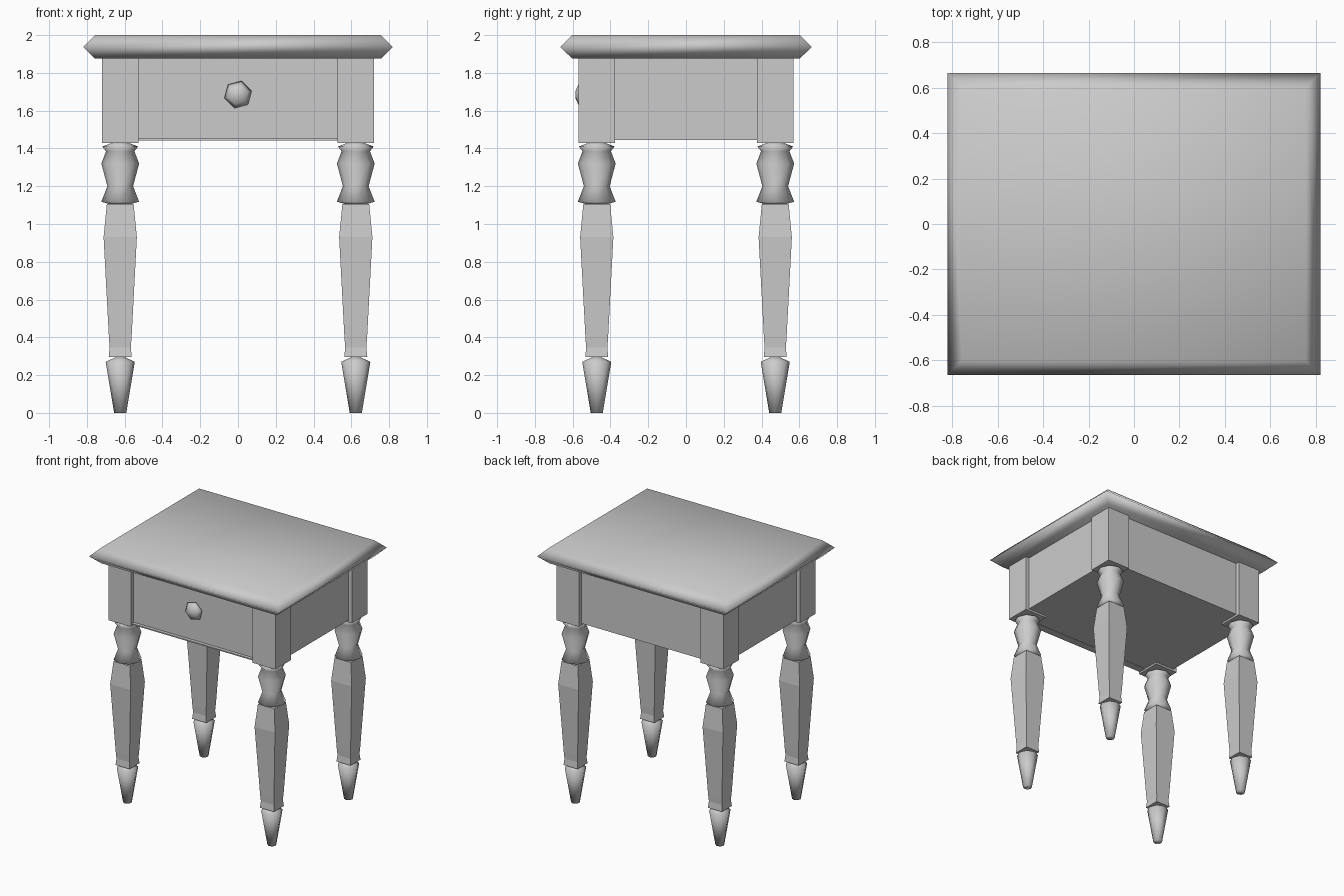
import bpy, bmesh
from math import cos, sin, pi, radians

if "Cube" in bpy.data.objects:
    bpy.data.objects.remove(bpy.data.objects["Cube"])


def loft(name, profile, sides, phase=0.0, loc=(0, 0, 0), sx=1, sy=1, rot=(0, 0, 0), smooth=False):
    """Stack rings given as (radius, z) and close both ends."""
    bm = bmesh.new()
    rings = []
    for r, z in profile:
        rings.append([bm.verts.new((r * sx * cos(phase + 2 * pi * i / sides),
                                    r * sy * sin(phase + 2 * pi * i / sides), z))
                      for i in range(sides)])
    for a, b in zip(rings, rings[1:]):
        for i in range(sides):
            j = (i + 1) % sides
            bm.faces.new((a[i], a[j], b[j], b[i]))
    bm.faces.new(rings[0][::-1])
    bm.faces.new(rings[-1])
    for f in bm.faces:
        f.smooth = smooth
    bmesh.ops.recalc_face_normals(bm, faces=bm.faces)
    me = bpy.data.meshes.new(name)
    bm.to_mesh(me)
    bm.free()
    ob = bpy.data.objects.new(name, me)
    ob.location, ob.rotation_euler = loc, rot
    bpy.context.collection.objects.link(ob)
    return ob


def box(name, lo, hi):
    bpy.ops.mesh.primitive_cube_add(size=1, location=[(a + b) / 2 for a, b in zip(lo, hi)])
    ob = bpy.context.object
    ob.name = name
    ob.scale = [b - a for a, b in zip(lo, hi)]
    bpy.ops.object.transform_apply(location=False, rotation=False, scale=True)
    return ob


# Table top with a pointed, bevelled rim
bm = bmesh.new()
rings = [[bm.verts.new((x * (0.82 - d), y * (0.665 - d), z))
          for x, y in ((-1, -1), (1, -1), (1, 1), (-1, 1))]
         for d, z in ((0.063, 1.875), (0, 1.937), (0.063, 2.0))]
for a, b in zip(rings, rings[1:]):
    for i in range(4):
        bm.faces.new((a[i], a[(i + 1) % 4], b[(i + 1) % 4], b[i]))
bm.faces.new(rings[0][::-1])
bm.faces.new(rings[-1])
for f in bm.faces:
    f.smooth = True
me = bpy.data.meshes.new("table_top")
bm.to_mesh(me)
bm.free()
bpy.context.collection.objects.link(bpy.data.objects.new("table_top", me))

# Recessed case body, with a thin ledge under the drawer front
box("case_body", (-0.69, -0.535, 1.445), (0.69, 0.54, 1.88))
box("drawer_ledge", (-0.55, -0.56, 1.443), (0.55, -0.5, 1.452))

# Six-sided drawer knob
loft("drawer_knob", [(0.03, 0), (0.075, 0.025), (0.055, 0.05), (0.02, 0.065)], 6, radians(15),
     loc=(0, -0.52, 1.685), rot=(pi / 2, 0, 0), smooth=True)

# Four legs: square post, turned neck, square tapered shaft, turned foot
NECK = [(0.03, 1.098), (0.1, 1.118), (0.068, 1.2), (0.1, 1.32), (0.075, 1.385), (0.095, 1.41), (0.03, 1.435)]
SHAFT = [(0.061, 0.295), (0.056, 0.345), (0.06, 0.4), (0.088, 0.93), (0.071, 1.105)]
FOOT = [(0.032, 0), (0.077, 0.27), (0.02, 0.297)]
R2 = 2 ** 0.5
for sx, xn in ((-1, "left"), (1, "right")):
    for sy, yn in ((-1, "front"), (1, "back")):
        tag, x, y = f"{yn}_{xn}", sx * 0.6235, sy * 0.4725
        box(f"corner_post_{tag}", (x - 0.0975, y - 0.0975, 1.43), (x + 0.0975, y + 0.0975, 1.88))
        loft(f"leg_neck_{tag}", NECK, 8, 0, (x, y, 0), smooth=True)
        loft(f"leg_shaft_{tag}", [(r * R2, z) for r, z in SHAFT], 4, pi / 4, (x, y, 0))
        loft(f"leg_foot_{tag}", FOOT, 8, 0, (x, y, 0), smooth=True)
